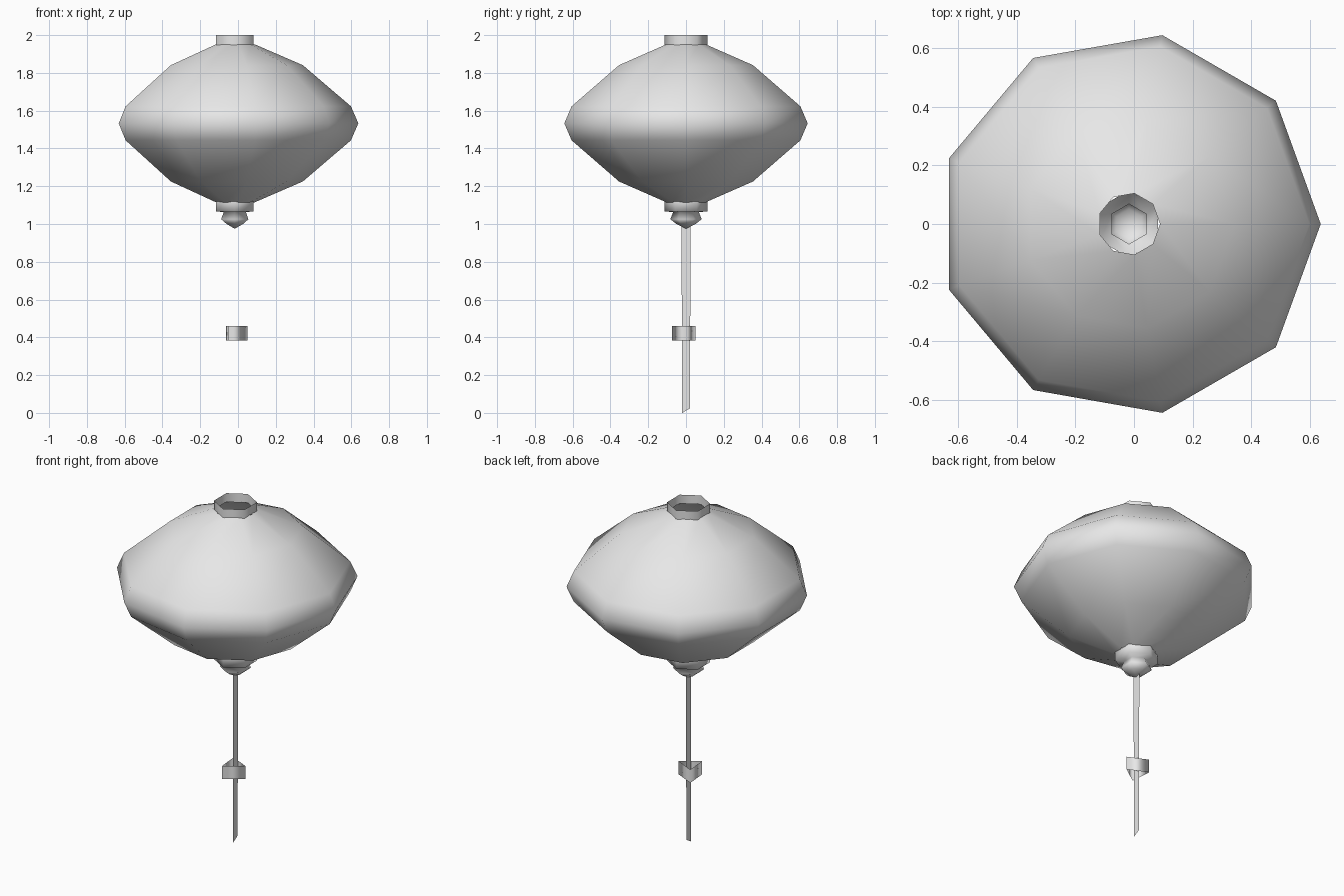
import bpy, bmesh
from math import sin, cos, radians

cube = bpy.data.objects.get("Cube")
if cube:
    bpy.data.objects.remove(cube)

AXIS = -0.017  # x of the hanging axis

mat = bpy.data.materials.new("pale_grey")
mat.use_nodes = True
grey = (0.8, 0.8, 0.8, 1)
mat.diffuse_color = grey
mat.node_tree.nodes["Principled BSDF"].inputs["Base Color"].default_value = grey


def finish(name, bm, smooth=True):
    mesh = bpy.data.meshes.new(name)
    bm.to_mesh(mesh)
    bm.free()
    mesh.materials.append(mat)
    for p in mesh.polygons:
        p.use_smooth = smooth
    obj = bpy.data.objects.new(name, mesh)
    bpy.context.collection.objects.link(obj)
    return obj


def lathe(name, profile, sides, start=0, centre=(AXIS, 0), smooth=True):
    """Open shell from (radius, z) pairs, listed from bottom to top."""
    bm = bmesh.new()
    angles = [radians(start + 360 * i / sides) for i in range(sides)]
    rings = []
    for r, z in profile:
        if r == 0:
            rings.append([bm.verts.new((*centre, z))] * sides)
        else:
            rings.append([bm.verts.new((centre[0] + r * cos(a), centre[1] + r * sin(a), z))
                          for a in angles])
    for low, high in zip(rings, rings[1:]):
        for i in range(sides):
            j = (i + 1) % sides
            corners = dict.fromkeys((low[i], low[j], high[j], high[i]))
            bm.faces.new(list(corners))
    return finish(name, bm, smooth)


# Nine-sided paper shade, symmetric above and below its widest ring
MID = 1.533
half = [(0.64, 0.09), (0.36, 0.308), (0.106, 0.418)]
half[0] = (0.615, 0.09)
shade = [(r, MID - h) for r, h in reversed(half)] + [(0.654, MID)] + [(r, MID + h) for r, h in half]
lathe("lantern_shade", shade, 9)

# Six-sided open collar at the top
lathe("top_collar", [(0.115, 1.948), (0.115, 2.0)], 6, 30)

# Lower collar stepping into the pointed finial
lathe("bottom_finial",
      [(0, 0.975), (0.05, 1.0), (0.083, 1.025), (0.068, 1.063), (0.115, 1.067), (0.115, 1.118)],
      6, 30)

# Three-sided bead on the tassel
lathe("tassel_bead", [(0.072, 0.383), (0.072, 0.461)], 3, 5, (-0.022, -0.009))

# Flat hanging ribbon with a slanted end
bm = bmesh.new()
outline = [(-0.02, 0.0), (0.021, 0.024), (0.024, 1.0), (-0.024, 1.0)]
bm.faces.new([bm.verts.new((AXIS, y, z)) for y, z in outline])
finish("tassel_ribbon", bm, False)
